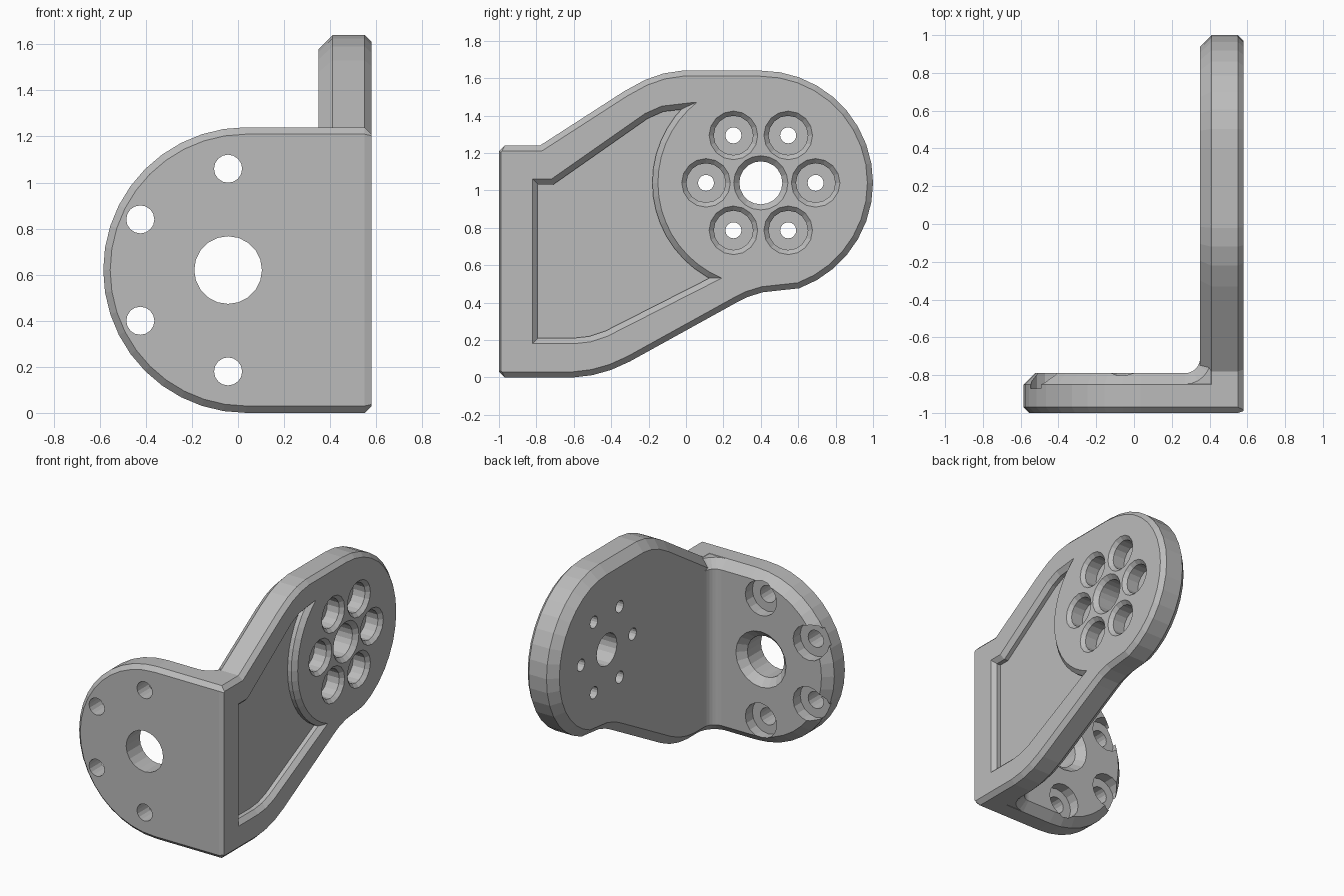
import bpy, bmesh, math
from mathutils import Vector

default_cube = bpy.data.objects.get("Cube")
if default_cube:
    bpy.data.objects.remove(default_cube, do_unlink=True)

grey = bpy.data.materials.new("plain grey")
grey.use_nodes = True
grey.diffuse_color = (0.5, 0.5, 0.5, 1)
grey.node_tree.nodes["Principled BSDF"].inputs["Base Color"].default_value = grey.diffuse_color

AXES = {"x": lambda t, p: (t, p[0], p[1]),
        "y": lambda t, p: (p[0], t, p[1]),
        "z": lambda t, p: (p[0], p[1], t)}


def arc(centre, radius, start, end, steps):
    angles = [math.radians(start + (end - start) * i / steps) for i in range(steps + 1)]
    return [(centre[0] + radius * math.cos(a), centre[1] + radius * math.sin(a)) for a in angles]


def inset(points, distance, special=None):
    """Move each edge of a counter-clockwise outline inwards."""
    special = special or {}
    n = len(points)
    lines = []
    for i in range(n):
        a, b = Vector(points[i]), Vector(points[(i + 1) % n])
        normal = Vector((a.y - b.y, b.x - a.x)).normalized()
        lines.append((normal, normal.dot(a) + special.get(i, distance)))
    result = []
    for i in range(n):
        (m, c), (k, d) = lines[i - 1], lines[i]
        det = m.x * k.y - m.y * k.x
        if abs(det) < 1e-5:
            result.append(tuple(k * (d - k.dot(Vector(points[i]))) + Vector(points[i])))
        else:
            result.append(((c * k.y - d * m.y) / det, (m.x * d - k.x * c) / det))
    return result


def loft(name, axis, layers):
    """Closed solid through a stack of matching outlines."""
    bm = bmesh.new()
    rings = [[bm.verts.new(AXES[axis](t, p)) for p in pts] for t, pts in layers]
    n = len(rings[0])
    for low, high in zip(rings, rings[1:]):
        for i in range(n):
            j = (i + 1) % n
            bm.faces.new((low[i], low[j], high[j], high[i]))
    bm.faces.new(rings[0])
    bm.faces.new(rings[-1])
    bmesh.ops.recalc_face_normals(bm, faces=bm.faces)
    mesh = bpy.data.meshes.new(name)
    bm.to_mesh(mesh)
    bm.free()
    mesh.materials.append(grey)
    obj = bpy.data.objects.new(name, mesh)
    bpy.context.collection.objects.link(obj)
    return obj


def lathe(name, axis, centre, profile, sides):
    return loft(name, axis, [(t, arc(centre, r, 0, 360, sides)[:-1]) for t, r in profile])


def combine(target, other, operation):
    other.hide_render = True
    mod = target.modifiers.new(operation.lower(), "BOOLEAN")
    mod.operation, mod.object, mod.solver = operation, other, "EXACT"
    bpy.context.view_layer.objects.active = target
    bpy.ops.object.modifier_apply(modifier=mod.name)
    bpy.data.objects.remove(other, do_unlink=True)


# Side plate with chamfered rim
hub = (0.4, 1.04)
side = ([(-1, .03), (-.97, 0), (-.6, 0), (-.5, .012), (-.4, .04), (-.3, .085),
         (.27, .40), (.33, .43), (.41, .455), (.5, .465)]
        + arc(hub, .6, -70, 90, 16)
        + [(-.02, 1.64), (-.12, 1.625), (-.22, 1.59), (-.33, 1.53),
           (-.78, 1.24), (-.97, 1.24), (-1, 1.21)])
last = len(side) - 1
bracket = loft("bracket", "x", [
    (.35, inset(side, .06, {last: 0})),
    (.41, side),
    (.55, side),
    (.58, inset(side, .03, {last: .01, 0: .012, last - 1: .012}))])

# Front plate with rounded end
front = [(.5, 0), (.5, 1.24)] + arc((.035, .62), .62, 90, 270, 20)
front_plate = loft("front_plate", "y", [
    (-1, inset(front, .03, {0: 0})),
    (-.97, front),
    (-.85, front),
    (-.79, inset(front, .06, {0: 0}))])
combine(bracket, front_plate, "UNION")

# Rounded inner corner
def corner(radius):
    return arc((.27, -.71), radius, -90, 0, 6) + [(.45, -.71), (.45, -.9), (.27, -.9)]


fillet = loft("inner_corner", "z", [(.002, corner(.138)), (.06, corner(.08)),
                                    (1.18, corner(.08)), (1.238, corner(.138))])
combine(bracket, fillet, "UNION")

# Sunken panel that wraps around the raised hub
panel = [(-.82, .18), (-.6, .18), (-.51, .19), (-.42, .22), (.19, .53), (.3, .585),
         (.3, 1.47), (.04, 1.47), (-.13, 1.45), (-.22, 1.41), (-.72, 1.06), (-.82, 1.06)]
pocket = loft("pocket_cutter", "x", [(.52, inset(panel, .03)), (.55, inset(panel, .03)),
                                     (.58, panel), (.61, inset(panel, -.03))])
boss = lathe("hub_cutter", "x", hub, [(.48, .58), (.55, .58), (.58, .55), (.64, .49)], 48)
combine(pocket, boss, "DIFFERENCE")
combine(bracket, pocket, "DIFFERENCE")

# Hub bore and its ring of recessed bolt holes
combine(bracket, lathe("bore_cutter", "x", hub,
                       [(.2, .115), (.55, .115), (.58, .145), (.62, .185)], 20), "DIFFERENCE")
for centre in arc(hub, .293, 0, 300, 5):
    combine(bracket, lathe("bolt_cutter", "x", centre,
                           [(.2, .043), (.46, .043), (.46, .105), (.555, .105),
                            (.58, .13), (.62, .17)], 16), "DIFFERENCE")

# Front plate bore and its recessed bolt holes
mount = (-.043, .62)
combine(bracket, lathe("bore_cutter", "y", mount,
                       [(-1.1, .147), (-.845, .147), (-.79, .2), (-.74, .25)], 20), "DIFFERENCE")
for centre in arc(mount, .44, 90, 270, 3):
    combine(bracket, lathe("bolt_cutter", "y", centre,
                           [(-1.1, .061), (-.87, .061), (-.87, .125), (-.7, .125)], 16), "DIFFERENCE")
